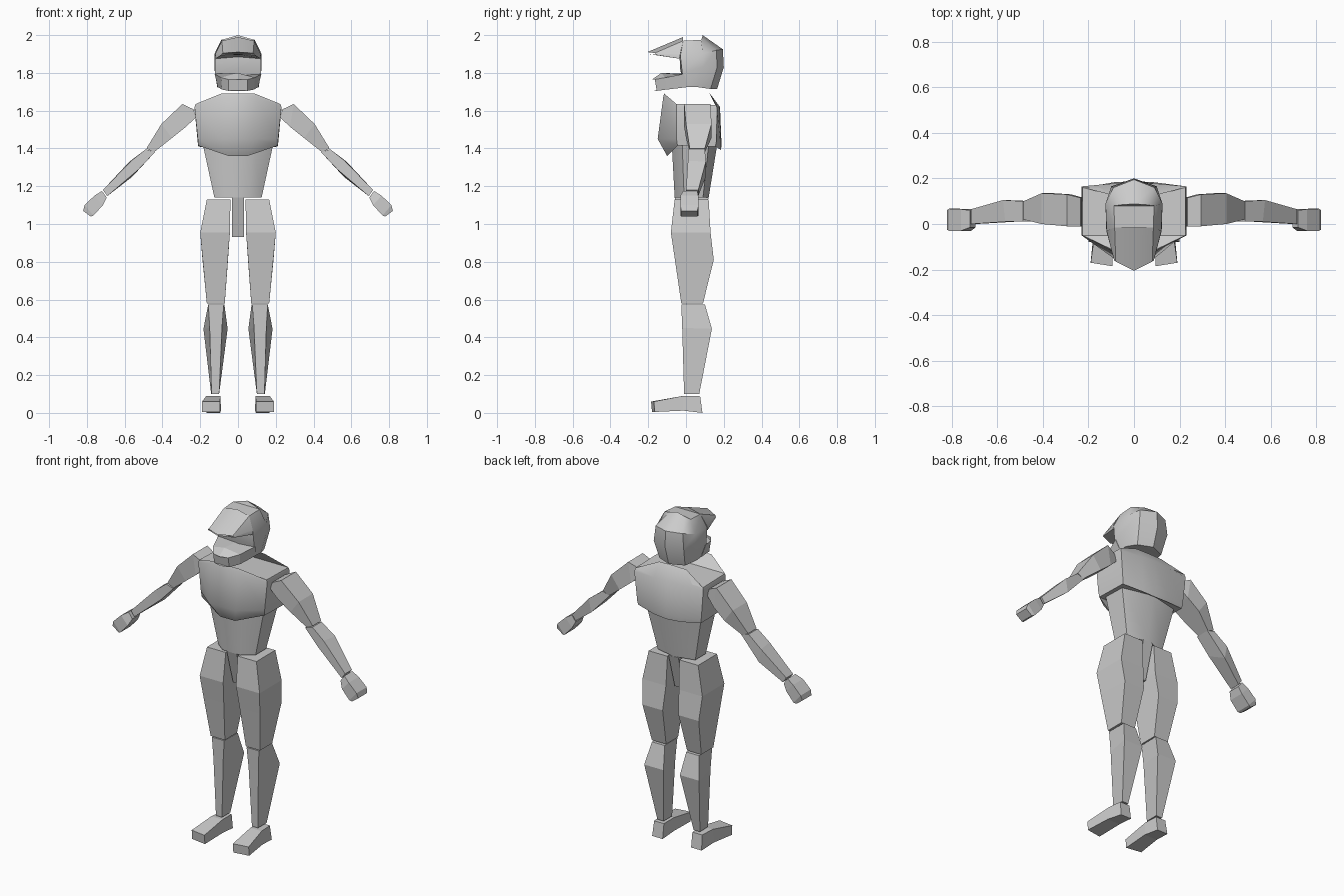
import bpy, bmesh, math


def loft(name, rings, smooth=None):
    """Skin closed rings (even point count) and cap the ends with strips."""
    bm = bmesh.new()
    vs = [[bm.verts.new(p) for p in r] for r in rings]
    n = len(rings[0])
    for a, b in zip(vs, vs[1:]):
        for i in range(n):
            j = (i + 1) % n
            bm.faces.new((a[i], a[j], b[j], b[i]))
    for r in (vs[0], vs[-1]):
        for i in range(n // 2 - 1):
            bm.faces.new((r[i], r[i + 1], r[n - 2 - i], r[n - 1 - i]))
    bmesh.ops.remove_doubles(bm, verts=bm.verts, dist=0.0005)
    bmesh.ops.recalc_face_normals(bm, faces=bm.faces)
    me = bpy.data.meshes.new(name)
    bm.to_mesh(me)
    bm.free()
    ob = bpy.data.objects.new(name, me)
    bpy.context.collection.objects.link(ob)
    if smooth:
        bpy.ops.object.select_all(action='DESELECT')
        ob.select_set(True)
        bpy.context.view_layer.objects.active = ob
        bpy.ops.object.shade_smooth_by_angle(angle=math.radians(smooth))
    return ob


def body(name, halves, smooth=None):
    """Loft symmetric rings given as +x half outlines."""
    loft(name, [h + [(-x, y, z) for x, y, z in reversed(h)] for h in halves], smooth)


def pair(name, rings):
    """Left and right limb from one +x description."""
    for side, s in (("left", 1), ("right", -1)):
        loft(f"{side}_{name}", [[(s * x, y, z) for x, y, z in r] for r in rings])


def leg(fx0, fx1, fy, fz, bx0, bx1, by, bz):
    """Leg ring: front edge and back edge."""
    return [(fx0, fy, fz), (fx1, fy, fz), (bx1, by, bz), (bx0, by, bz)]


def arm(xu, zu, xl, zl, y0, y1):
    """Arm ring: upper edge and lower edge."""
    return [(xu, y0, zu), (xu, y1, zu), (xl, y1, zl), (xl, y0, zl)]


# Helmet: skull shell
body("helmet_shell", [
    [(0, 0, 1.73), (.105, 0, 1.725), (.11, .06, 1.725), (.085, .13, 1.715), (0, .165, 1.715)],
    [(0, -.03, 1.81), (.122, -.02, 1.80), (.125, .09, 1.83), (.1, .165, 1.83), (0, .2, 1.83)],
    [(0, -.035, 1.9), (.12, -.03, 1.89), (.125, .09, 1.90), (.09, .16, 1.92), (0, .195, 1.925)],
    [(0, -.015, 1.99), (.085, -.015, 1.97), (.088, .08, 1.975), (.05, .085, 1.985), (0, .088, 2.0)],
], 35)

# Helmet: sun peak
body("helmet_peak", [
    [(0, -.015, 1.99), (.085, -.015, 1.97), (.12, -.03, 1.90), (.12, -.035, 1.875), (0, -.035, 1.885)],
    [(0, -.205, 1.91), (.08, -.165, 1.905), (.087, -.16, 1.9), (.087, -.16, 1.895), (0, -.2, 1.9)],
], 35)

# Helmet: chin guard
body("helmet_chin_guard", [
    [(0, 0, 1.79), (.124, -.01, 1.795), (.107, .01, 1.725), (0, .01, 1.73)],
    [(0, -.13, 1.80), (.09, -.11, 1.775), (.085, -.10, 1.712), (0, -.11, 1.715)],
    [(0, -.18, 1.765), (.05, -.165, 1.765), (.05, -.155, 1.705), (0, -.17, 1.705)],
])

# Chest plate
body("chest", [
    [(.09, -.115, 1.69), (.225, -.05, 1.635), (.225, .16, 1.63), (.09, .125, 1.69), (0, .125, 1.692)],
    [(.095, -.12, 1.675), (.23, -.05, 1.62), (.23, .165, 1.61), (.09, .178, 1.615), (0, .18, 1.62)],
    [(.09, -.15, 1.45), (.213, -.05, 1.45), (.213, .16, 1.43), (.09, .183, 1.42), (0, .188, 1.42)],
    [(.05, -.10, 1.36), (.21, -.045, 1.415), (.21, .155, 1.41), (.09, .18, 1.395), (0, .185, 1.39)],
], 35)

# Waist and crotch wedge
body("waist", [
    [(.08, -.075, 1.42), (.186, -.02, 1.42), (.186, .12, 1.42), (0, .165, 1.42)],
    [(.06, -.06, 1.14), (.125, -.01, 1.14), (.125, .09, 1.14), (0, .12, 1.14)],
], 35)
body("crotch", [
    [(.033, -.06, 1.14), (.033, .12, 1.14)],
    [(.033, .0, .93), (.033, .06, .93)],
])

# Legs
pair("thigh", [
    leg(.04, .165, -.06, 1.13, .04, .165, .12, 1.13),
    leg(.043, .2, -.08, .955, .043, .2, .13, .955),
    leg(.053, .188, -.06, .82, .053, .188, .147, .81),
    leg(.07, .165, -.025, .58, .07, .165, .09, .58),
])
pair("shin", [
    leg(.075, .157, -.025, .575, .072, .157, .1, .575),
    leg(.085, .15, -.02, .45, .055, .183, .137, .445),
    leg(.1, .14, -.01, .1, .1, .142, .07, .1),
])
pair("foot", [
    [(.095, -.185, .06), (.19, -.17, .06), (.19, -.165, .005), (.095, -.18, .005)],
    [(.093, -.015, .09), (.168, -.015, .09), (.175, -.015, .012), (.09, -.015, .012)],
    [(.095, .075, .088), (.16, .075, .088), (.165, .087, 0), (.095, .087, 0)],
])

# Arms
pair("upper_arm", [
    arm(.235, 1.607, .222, 1.565, -.01, .115),
    arm(.295, 1.635, .275, 1.515, -.01, .13),
    arm(.405, 1.53, .35, 1.455, 0, .135),
    arm(.485, 1.4, .445, 1.38, .02, .1),
])
pair("forearm", [
    arm(.488, 1.396, .44, 1.38, .012, .1),
    [(.565, .01, 1.335), (.575, .105, 1.33), (.56, .105, 1.25), (.525, .01, 1.29)],
    arm(.715, 1.18, .692, 1.148, 0, .065),
])
pair("hand", [
    arm(.72, 1.175, .695, 1.14, -.015, .06),
    arm(.76, 1.15, .715, 1.1, -.03, .065),
    arm(.812, 1.1, .765, 1.045, -.03, .067),
    arm(.82, 1.07, .78, 1.04, -.025, .06),
])
